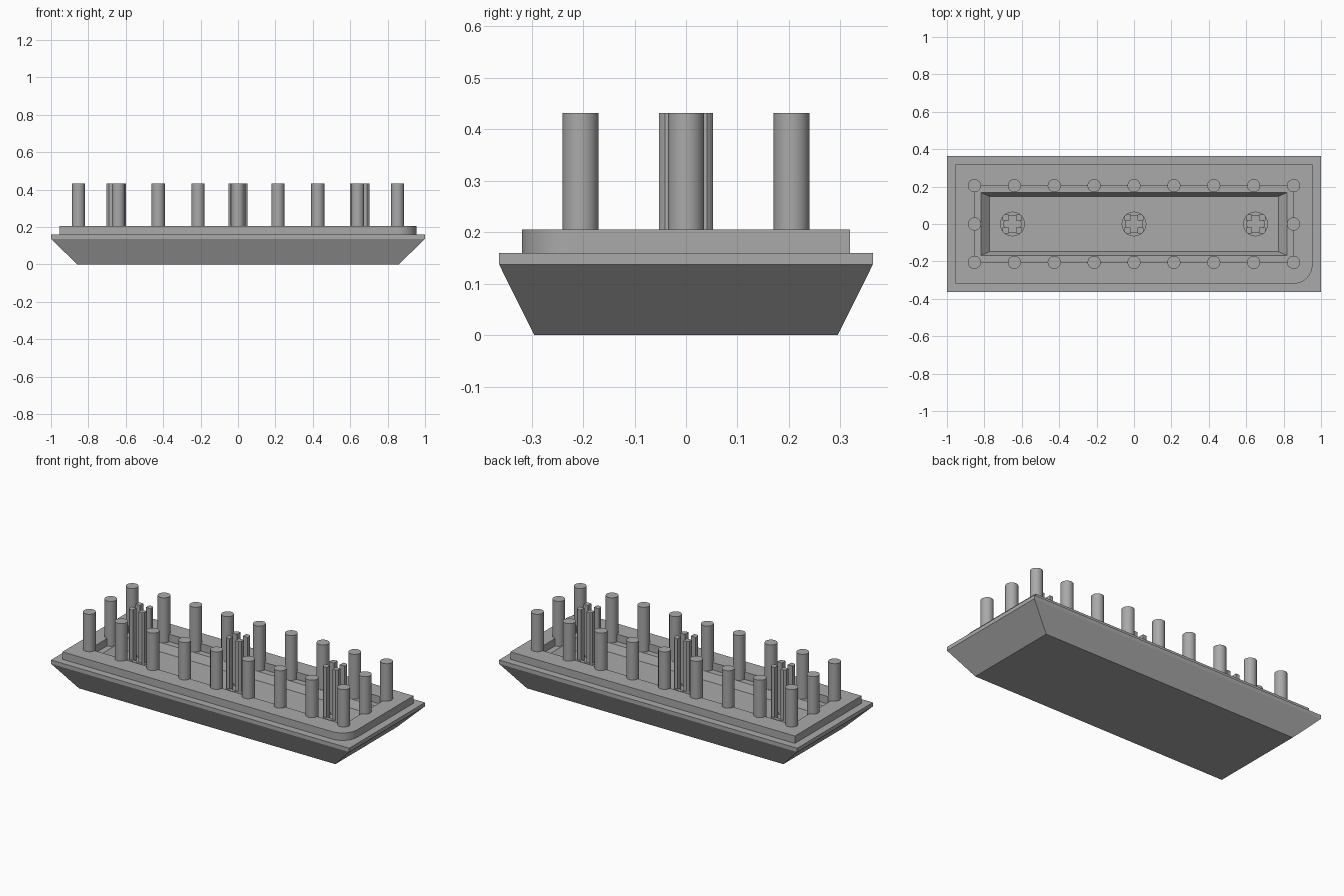
import bpy, bmesh, math

cube = bpy.data.objects.get("Cube")
if cube:
    bpy.data.objects.remove(cube, do_unlink=True)

# One grey plastic for everything
grey = bpy.data.materials.new("grey_plastic")
grey.use_nodes = True
COLOR = (0.4, 0.4, 0.4, 1)
grey.diffuse_color = COLOR
grey.node_tree.nodes["Principled BSDF"].inputs["Base Color"].default_value = COLOR

FLOOR, LEDGE, RIM, TOP = 0.115, 0.16, 0.205, 0.432


def add_object(name, mesh, smooth=False):
    mesh.materials.clear()
    mesh.materials.append(grey)
    ob = bpy.data.objects.new(name, mesh)
    bpy.context.collection.objects.link(ob)
    if smooth:
        bpy.ops.object.select_all(action='DESELECT')
        ob.select_set(True)
        bpy.context.view_layer.objects.active = ob
        bpy.ops.object.shade_smooth_by_angle(angle=math.radians(35))
    return ob


def loft(name, rings, closed=False, smooth=False):
    """Join equal-sized rings of points; cap the ends unless closed."""
    bm = bmesh.new()
    loops = [[bm.verts.new(p) for p in ring] for ring in rings]
    n = len(loops[0])
    pairs = list(zip(loops, loops[1:]))
    if closed:
        pairs.append((loops[-1], loops[0]))
    else:
        bm.faces.new(loops[0])
        bm.faces.new(loops[-1])
    for a, b in pairs:
        for i in range(n):
            j = (i + 1) % n
            bm.faces.new((a[i], a[j], b[j], b[i]))
    bmesh.ops.recalc_face_normals(bm, faces=bm.faces)
    mesh = bpy.data.meshes.new(name)
    bm.to_mesh(mesh)
    bm.free()
    return add_object(name, mesh, smooth)


def rect(x, y, z):
    return [(-x, -y, z), (x, -y, z), (x, y, z), (-x, y, z)]


def circle(cx, cy, r, z, n=32):
    return [(cx + r * math.cos(2 * math.pi * i / n),
             cy + r * math.sin(2 * math.pi * i / n), z) for i in range(n)]


# Sloped body with a shallow tapered pocket
loft("tapered_base", [rect(0.86, 0.295, 0), rect(1, 0.363, 0.137),
                      rect(1, 0.363, LEDGE), rect(0.818, 0.168, LEDGE),
                      rect(0.773, 0.148, FLOOR)])

# Raised frame with one rounded corner
X, Y, R = 0.954, 0.319, 0.1
arc = [(X - R + R * math.sin(t), -Y + R - R * math.cos(t))
       for t in (math.pi / 2 * i / 12 for i in range(13))]
outline = [(-X, -Y)] + arc + [(X, Y), (-X, Y)]
opening = [p[:2] for p in rect(0.853, 0.205, 0)]
curve = bpy.data.curves.new("frame_outline", 'CURVE')
curve.dimensions = '2D'
curve.fill_mode = 'BOTH'
curve.extrude = (RIM - LEDGE) / 2
for pts in (outline, opening):
    spline = curve.splines.new('POLY')
    spline.points.add(len(pts) - 1)
    for point, (x, y) in zip(spline.points, pts):
        point.co = (x, y, 0, 1)
    spline.use_cyclic_u = True
temp = bpy.data.objects.new("frame_outline", curve)
frame_mesh = bpy.data.meshes.new_from_object(temp)
bpy.data.objects.remove(temp)
frame = add_object("raised_frame", frame_mesh, True)
frame.location.z = (RIM + LEDGE) / 2

# Round posts along the opening edge
spots = [(0.853 * i / 4, s * 0.205) for i in range(-4, 5) for s in (-1, 1)]
spots += [(-0.853, 0), (0.853, 0)]
for k, (x, y) in enumerate(spots):
    loft(f"post_{k + 1}", [circle(x, y, 0.035, LEDGE - 0.002),
                           circle(x, y, 0.035, TOP)], smooth=True)

# Cross-slotted stems: a low collar and four corner prongs each
for k, cx in enumerate((-0.65, 0, 0.65)):
    low, high = FLOOR - 0.002, FLOOR + 0.012
    loft(f"stem_collar_{k + 1}",
         [circle(cx, 0, 0.066, low), circle(cx, 0, 0.066, high),
          circle(cx, 0, 0.046, high), circle(cx, 0, 0.046, low)],
         closed=True, smooth=True)
    for sx in (-1, 1):
        for sy in (-1, 1):
            section = [(0.019, 0.019), (0.052, 0.019), (0.052, 0.041),
                       (0.047, 0.047), (0.041, 0.052), (0.019, 0.052)]
            loft(f"stem_prong_{k + 1}_{'left' if sx > 0 else 'right'}_"
                 f"{'back' if sy > 0 else 'front'}",
                 [[(cx + sx * x, sy * y, z) for x, y in section]
                  for z in (low, TOP)])
